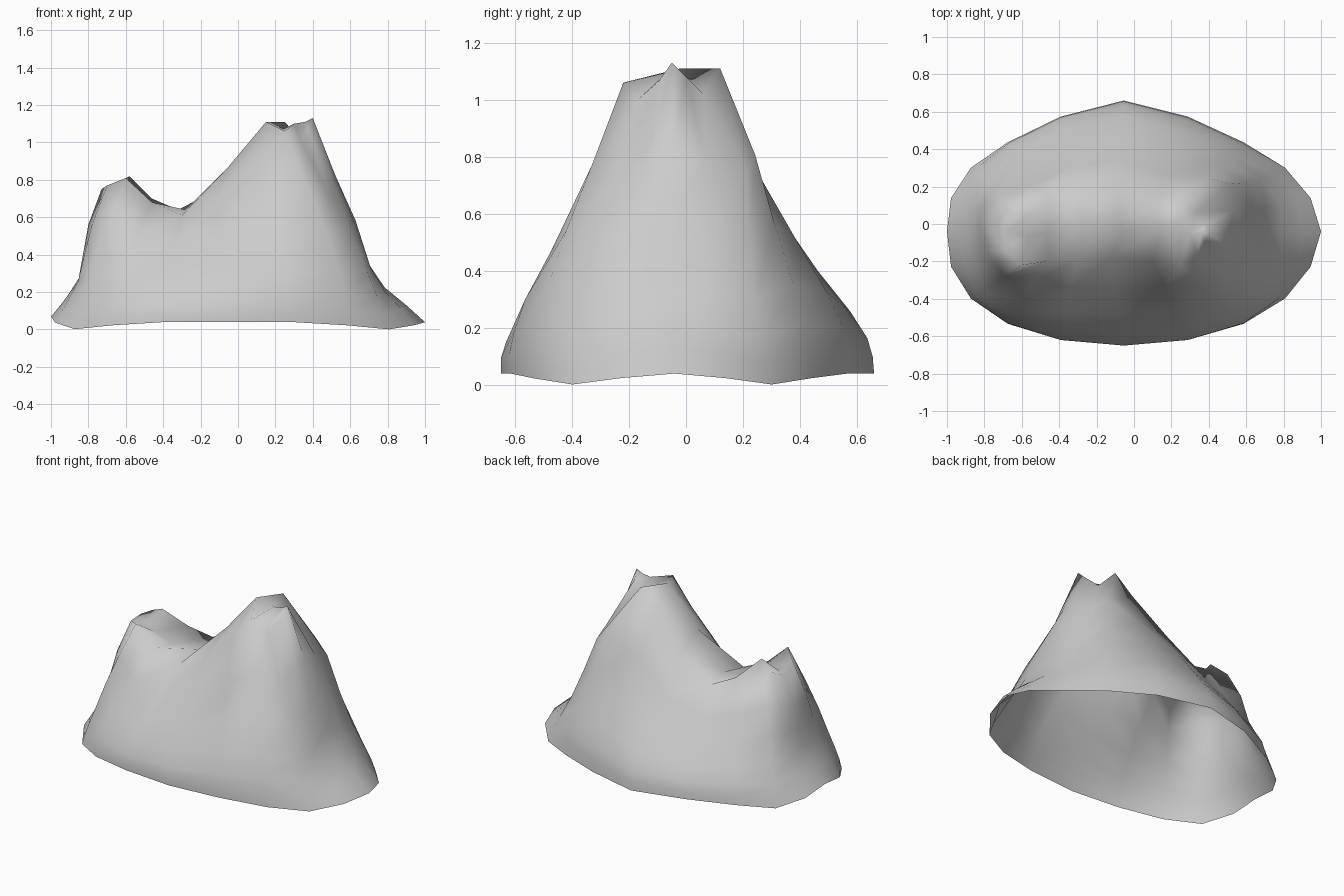
import bpy
import bmesh
from math import sin, cos, tau
from mathutils import Vector

default_cube = bpy.data.objects.get("Cube")
if default_cube:
    bpy.data.objects.remove(default_cube, do_unlink=True)

STATIONS = 20
HALF = STATIONS // 2

# Summit rim, one point per station, counter-clockwise from the tall summit
RIM = [
    (.4, -.05, 1.13), (.38, 0, 1.08), (.33, .06, 1.02), (.25, .12, 1.11),
    (.12, .13, .99), (-.09, .2, .76), (-.32, .19, .64), (-.46, .13, .7),
    (-.58, .03, .82), (-.68, .07, .77), (-.73, .02, .75), (-.7, -.13, .77),
    (-.6, -.22, .81), (-.46, -.2, .68), (-.3, -.18, .61), (-.12, -.18, .69),
    (.1, -.2, .9), (.25, -.22, 1.06), (.34, -.17, 1), (.38, -.1, 1.06),
]

# Crest and hollow line running across the top from one end of the rim to the other
CREST = [
    (.36, -.05, 1.11), (.3, -.05, 1.1), (.24, .02, 1.07), (.15, -.02, 1.11),
    (-.06, -.03, .86), (-.28, 0, .64), (-.46, -.04, .64), (-.57, -.07, .71),
    (-.67, -.03, .74),
]

# Slope profiles: inward travel at each height fraction
HEIGHTS = [0, .08, .17, .3, .5, .72, 1]
FRONT_SLOPE = [0, 0, .04, .13, .35, .64, 1]
BACK_SLOPE = [0, .01, .05, .18, .43, .7, 1]
RIGHT_SLOPE = [0, .16, .36, .52, .62, .8, 1]
LEFT_SLOPE = [0, .17, .34, .55, .64, .74, 1]

# Outward shoulders high on the rear flank
SHOULDERS = {1: (.02, .04), 2: (.05, .09), 3: (.06, .03), 8: (-.05, .05)}


def foot_point(station):
    """Point on the uneven oval foot of the mountain."""
    angle = tau * station / STATIONS
    c, s = cos(angle), sin(angle)
    depth = .58 + .12 * s ** 12 if s > 0 else .61
    x = c * (1 + .11 * s * s) - .055 * abs(s)
    y = depth * s - .04
    z = .04 - .04 * max(0, 1 - abs(abs(c) - .81) / .4)
    z += (.02 if c > 0 else .05) * c ** 16
    return Vector((x, y, z))


def slope_point(station, level):
    """Point on the flank between the foot and the rim."""
    foot, rim = foot_point(station), Vector(RIM[station])
    c = cos(tau * station / STATIONS)
    side_slope = BACK_SLOPE if station < HALF else FRONT_SLOPE
    end_slope = RIGHT_SLOPE if c > 0 else LEFT_SLOPE
    blend = c ** 6
    inward = side_slope[level] * (1 - blend) + end_slope[level] * blend
    height = HEIGHTS[level]
    point = foot.lerp(rim, inward)
    point.z = foot.z + (rim.z - foot.z) * height
    if station in SHOULDERS:
        point += Vector((*SHOULDERS[station], 0)) * 13 * height ** 4 * (1 - height)
    return point


def build_mountain():
    bm = bmesh.new()

    # Flanks: stacked rings, open at the foot
    rings = [
        [bm.verts.new(slope_point(station, level)) for station in range(STATIONS)]
        for level in range(len(HEIGHTS))
    ]
    for lower, upper in zip(rings, rings[1:]):
        for i in range(STATIONS):
            j = (i + 1) % STATIONS
            bm.faces.new((lower[i], lower[j], upper[j], upper[i]))

    # Summit: strips from each side of the rim to the crest line
    rim = rings[-1]
    crest = [rim[0]] + [bm.verts.new(point) for point in CREST] + [rim[HALF]]
    for k in range(HALF):
        back = (rim[k], rim[k + 1], crest[k + 1], crest[k])
        front = (crest[k], crest[k + 1], rim[-k - 1], rim[-k % STATIONS])
        for corners in (back, front):
            unique = list(dict.fromkeys(corners))
            bm.faces.new(unique)

    bmesh.ops.recalc_face_normals(bm, faces=bm.faces)
    for face in bm.faces:
        face.smooth = True
    mesh = bpy.data.meshes.new("mountain")
    bm.to_mesh(mesh)
    bm.free()
    mountain = bpy.data.objects.new("mountain", mesh)
    bpy.context.collection.objects.link(mountain)
    return mountain


# Plain stone colour
stone = bpy.data.materials.new("stone_grey")
stone.use_nodes = True
colour = (.6, .6, .6, 1)
stone.diffuse_color = colour
stone.node_tree.nodes["Principled BSDF"].inputs["Base Color"].default_value = colour

build_mountain().data.materials.append(stone)
